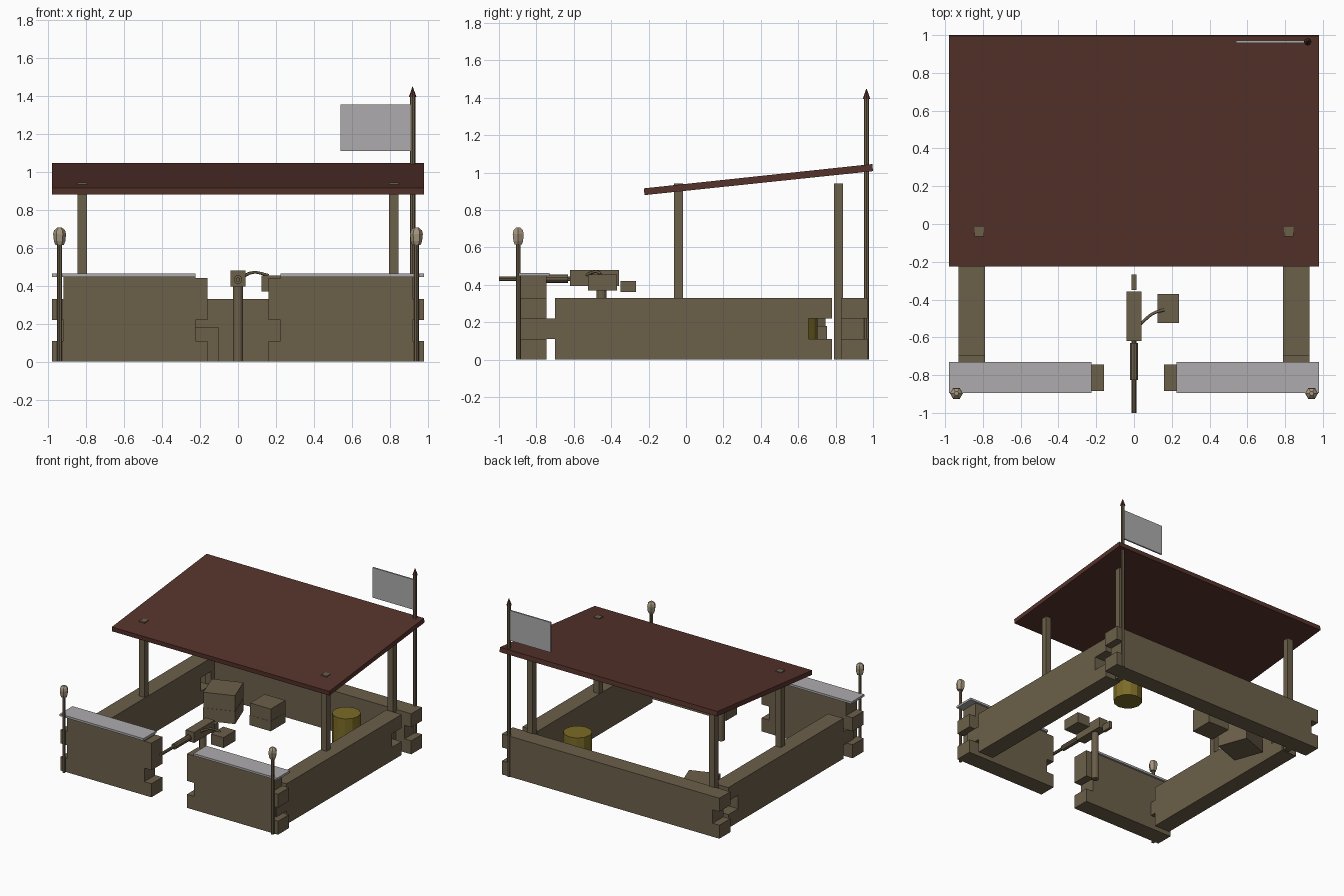
import bpy, bmesh, math
from mathutils import Matrix, Vector

if "Cube" in bpy.data.objects:
    bpy.data.objects.remove(bpy.data.objects["Cube"])


def material(name, color):
    m = bpy.data.materials.new(name)
    m.diffuse_color = (*color, 1)
    m.use_nodes = True
    m.node_tree.nodes["Principled BSDF"].inputs["Base Color"].default_value = m.diffuse_color
    return m


WOOD = material("brown wood", (0.15, 0.115, 0.068))
ROOF = material("dark red", (0.092, 0.032, 0.024))
GREY = material("light grey", (0.42, 0.41, 0.42))
YELLOW = material("mustard", (0.20, 0.147, 0.02))
LAMP = material("beige", (0.38, 0.31, 0.21))


def finish(bm, name, mat):
    bmesh.ops.recalc_face_normals(bm, faces=bm.faces)
    me = bpy.data.meshes.new(name)
    bm.to_mesh(me)
    bm.free()
    me.materials.append(mat)
    ob = bpy.data.objects.new(name, me)
    bpy.context.collection.objects.link(ob)
    return ob


def box(name, x, y, z, mat=WOOD):
    """Box from (min, max) ranges."""
    bm = bmesh.new()
    bmesh.ops.create_cube(bm, size=1)
    for v in bm.verts:
        v.co = [(r[0] + r[1]) / 2 + c * (r[1] - r[0]) for r, c in zip((x, y, z), v.co)]
    return finish(bm, name, mat)


def rod(name, a, b, r1, mat=WOOD, r2=None, sides=10):
    """Cylinder or cone between two points."""
    a, b = Vector(a), Vector(b)
    d = b - a
    rot = d.to_track_quat('Z', 'Y').to_matrix().to_4x4()
    bm = bmesh.new()
    bmesh.ops.create_cone(bm, cap_ends=True, segments=sides, radius1=r1,
                          radius2=r1 if r2 is None else r2, depth=d.length,
                          matrix=Matrix.Translation((a + b) / 2) @ rot)
    return finish(bm, name, mat)


def slab(name, profile, t, along, mat=WOOD):
    """Extrude a (u, z) outline over the range t; along is the axis of u."""
    bm = bmesh.new()
    def put(u, w, z):
        return (u, w, z) if along == 'x' else (w, u, z)
    f = bm.faces.new([bm.verts.new(put(u, t[0], z)) for u, z in profile])
    ext = bmesh.ops.extrude_face_region(bm, geom=[f])
    vs = [g for g in ext["geom"] if isinstance(g, bmesh.types.BMVert)]
    bmesh.ops.translate(bm, vec=put(0, t[1] - t[0], 0), verts=vs)
    return finish(bm, name, mat)


def lathe(name, x, y, profile, mat, sides=6):
    """Low-poly turned shape from (radius, z) rings."""
    bm = bmesh.new()
    rings = [[bm.verts.new((x + r * math.cos(2 * math.pi * i / sides),
                            y + r * math.sin(2 * math.pi * i / sides), z))
              for i in range(sides)] for r, z in profile]
    for lo, hi in zip(rings, rings[1:]):
        for i in range(sides):
            j = (i + 1) % sides
            bm.faces.new((lo[i], lo[j], hi[j], hi[i]))
    bm.faces.new(rings[0])
    bm.faces.new(rings[-1])
    return finish(bm, name, mat)


# Interlocking walls: notched ends, three courses of 0.11
front = [(.16, 0), (.98, 0), (.98, .11), (.92, .11), (.92, .22), (.98, .22),
         (.98, .33), (.92, .33), (.92, .45), (.225, .45), (.225, .44), (.16, .44),
         (.16, .22), (.225, .22), (.225, .11), (.16, .11)]
side = [(-.70, 0), (.78, 0), (.78, .11), (.655, .11), (.655, .22), (.78, .22),
        (.78, .33), (-.70, .33), (-.70, .22), (-.83, .22), (-.83, .11), (-.70, .11)]
end = [(.98, 0), (.98, .11), (.92, .11), (.92, .22), (.98, .22), (.98, .33)]
slab("back_wall", end + [(-u, z) for u, z in reversed(end)], (.83, .97), 'x')

for s, tag in ((-1, "left"), (1, "right")):
    slab("front_wall_" + tag, [(s * u, z) for u, z in front], (-.885, -.745), 'x')
    slab("side_wall_" + tag, side, (s * .79, s * .928), 'y')
    box("wall_cap_" + tag, sorted((s * .225, s * .98)), (-.895, -.73), (.447, .464), GREY)
    # Roof posts
    xs = sorted((s * .795, s * .845))
    box("front_post_" + tag, xs, (-.065, -.015), (0, .943))
    box("back_post_" + tag, xs, (.79, .84), (0, .943))
    # Lamp posts
    rod("lamp_pole_" + tag, (s * .94, -.897, 0), (s * .94, -.897, .63), .013, sides=8)
    lathe("lamp_" + tag, s * .94, -.897,
          [(.022, .615), (.03, .635), (.034, .672), (.029, .692), (.012, .707)], LAMP)

# Sloping roof
slab("roof", [(-.222, .880), (1.0, 1.008), (.996, 1.046), (-.225, .916)], (-.98, .98), 'y', ROOF)

# Flag
rod("flag_pole", (.92, .965, 0), (.92, .965, 1.405), .014, sides=8)
rod("flag_pole_tip", (.92, .965, 1.395), (.92, .965, 1.452), .02, ROOF, 0, 8)
box("flag", (.54, .91), (.959, .971), (1.11, 1.355), GREY)

# Mounted gun on a post
rod("gun_post", (0, -.452, 0), (0, -.452, .40), .027, sides=12)
box("gun_body", (-.039, .039), (-.62, -.357), (.395, .48))
rod("gun_jacket", (0, -.825, .433), (0, -.63, .433), .023, sides=10)
rod("gun_barrel", (0, -1, .433), (0, -.60, .433), .012, sides=8)
box("gun_grip", (-.012, .012), (-.35, -.268), (.362, .42))
box("ammo_box", (.125, .237), (-.525, -.37), (.37, .455))
cu = bpy.data.curves.new("ammo_belt", 'CURVE')
cu.dimensions = '3D'
cu.bevel_depth = .008
cu.bevel_resolution = 1
cu.use_fill_caps = True
sp = cu.splines.new('POLY')
path = [(.03, -.535, .45), (.06, -.505, .466), (.09, -.48, .472), (.12, -.465, .466), (.16, -.455, .455)]
sp.points.add(len(path) - 1)
for p, c in zip(sp.points, path):
    p.co = (*c, 1)
cu.materials.append(WOOD)
bpy.context.collection.objects.link(bpy.data.objects.new("ammo_belt", cu))

# Drum and crates inside
rod("drum", (.56, .595, 0), (.56, .595, .315), .107, YELLOW, sides=12)
for name, x, y, size, h, turn in (("large_crate", -.545, .59, .245, .23, 20),
                                  ("small_crate", -.195, .66, .19, .18, 0)):
    a = size / 2
    for part, z, k in (("_base", (0, h * .45), 1), ("_lid", (h * .45, h), .985)):
        ob = box(name + part, (-a * k, a * k), (-a * k, a * k), z)
        ob.location = (x, y, 0)
        ob.rotation_euler.z = math.radians(turn)
